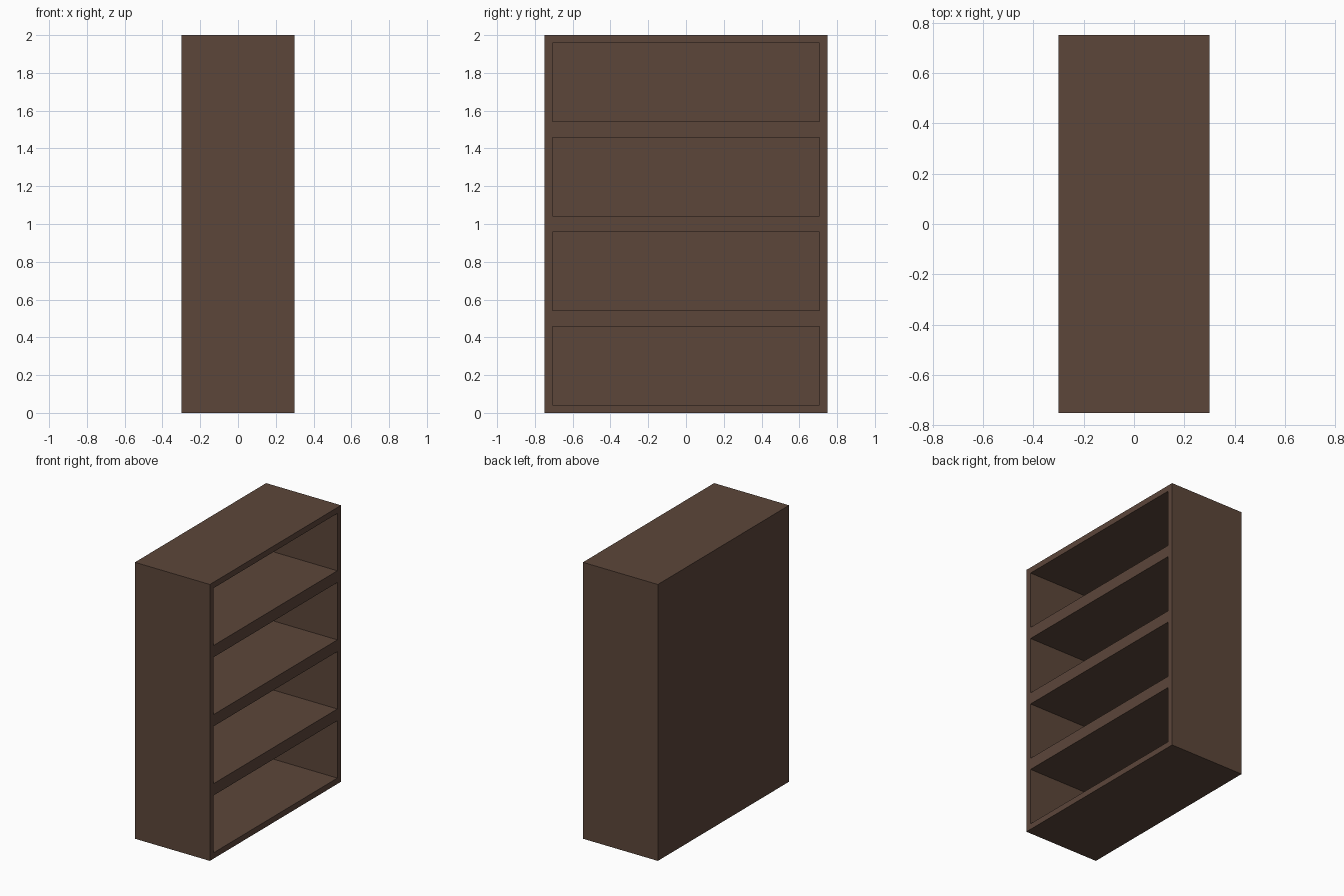
import bpy
import bmesh
from mathutils import Matrix, Vector

default = bpy.data.objects.get("Cube")
if default:
    bpy.data.objects.remove(default, do_unlink=True)

WIDTH, LENGTH, HEIGHT = 0.6, 1.5, 2.0
BAYS = 4
BOARD = 0.0425      # half a shelf, and the frame thickness
DEPTH = WIDTH - BOARD

# Dark wood
wood = bpy.data.materials.new("dark brown wood")
wood.use_nodes = True
colour = (0.107, 0.061, 0.042, 1)
wood.diffuse_color = colour
bsdf = next(n for n in wood.node_tree.nodes if n.type == "BSDF_PRINCIPLED")
bsdf.inputs["Base Color"].default_value = colour
bsdf.inputs["Roughness"].default_value = 0.8

# Solid case standing on the floor
bm = bmesh.new()
bmesh.ops.create_cube(bm, size=1, matrix=Matrix.Translation((0, 0, HEIGHT / 2))
                      @ Matrix.Diagonal((WIDTH, LENGTH, HEIGHT, 1)))

# Divide the case into equal bays
for i in range(1, BAYS):
    bmesh.ops.bisect_plane(bm, geom=bm.verts[:] + bm.edges[:] + bm.faces[:],
                           plane_co=(0, 0, HEIGHT * i / BAYS), plane_no=(0, 0, 1))
bm.normal_update()

# Frame each bay on the open side, then sink it to the back panel
bays = [f for f in bm.faces if f.normal.dot(Vector((1, 0, 0))) > 0.9]
bmesh.ops.inset_individual(bm, faces=bays, thickness=BOARD, use_even_offset=True)
bm.normal_update()
bmesh.ops.inset_individual(bm, faces=bays, thickness=0, depth=-DEPTH)
bm.normal_update()

mesh = bpy.data.meshes.new("bookcase")
bm.to_mesh(mesh)
bm.free()
mesh.materials.append(wood)
bookcase = bpy.data.objects.new("bookcase", mesh)
bpy.context.collection.objects.link(bookcase)
